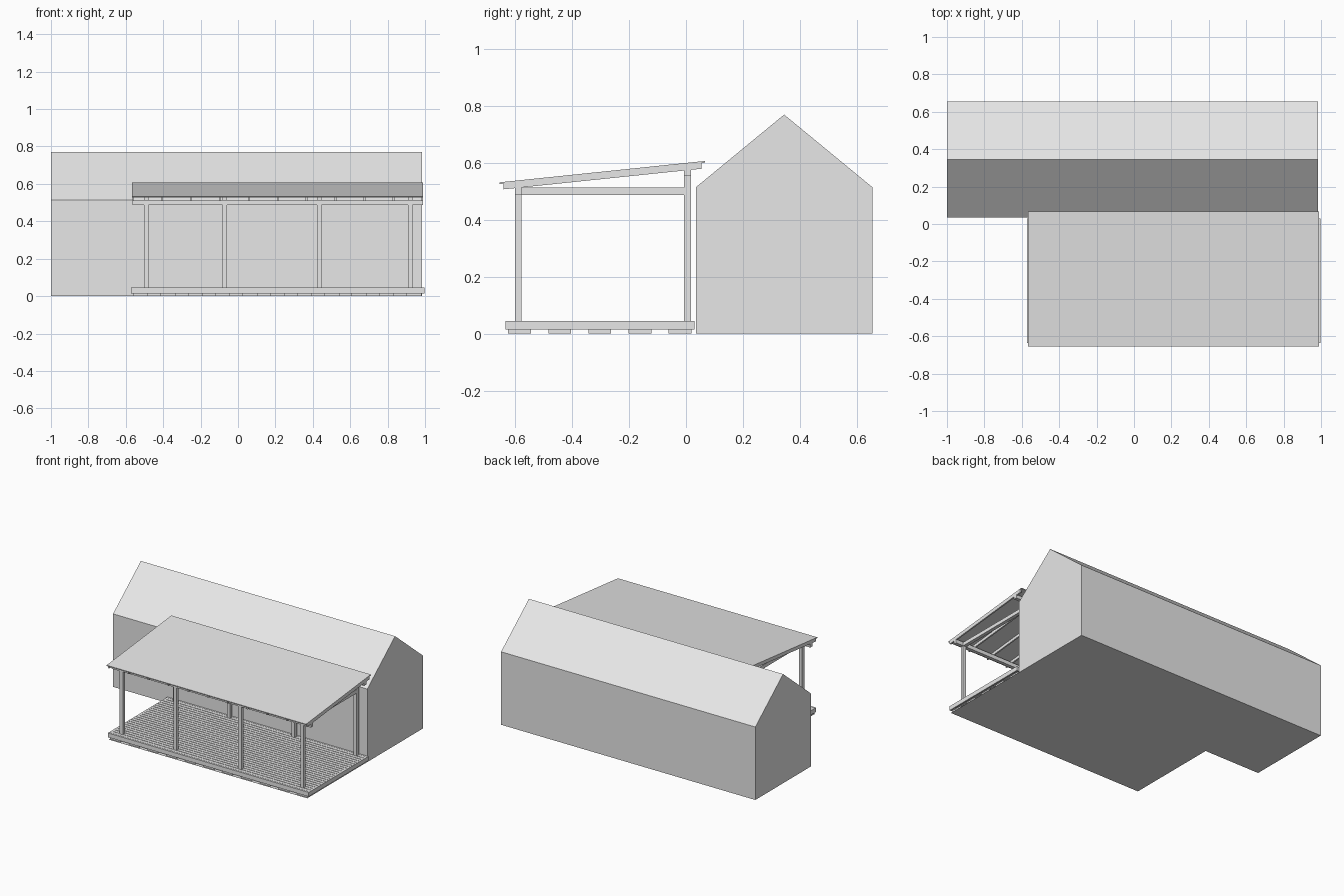
import bpy
import bmesh
import math

cube = bpy.data.objects.get("Cube")
if cube:
    bpy.data.objects.remove(cube, do_unlink=True)

grey = bpy.data.materials.new("plain_grey")
grey.use_nodes = True
colour = (0.8, 0.8, 0.8, 1)
grey.diffuse_color = colour
grey.node_tree.nodes["Principled BSDF"].inputs["Base Color"].default_value = colour


def add_object(name, bm):
    bmesh.ops.recalc_face_normals(bm, faces=bm.faces)
    mesh = bpy.data.meshes.new(name)
    bm.to_mesh(mesh)
    bm.free()
    mesh.materials.append(grey)
    obj = bpy.data.objects.new(name, mesh)
    bpy.context.collection.objects.link(obj)
    return obj


def prism(name, profile, x0, x1):
    """Extrude a (y, z) profile along x."""
    bm = bmesh.new()
    face = bm.faces.new([bm.verts.new((x0, y, z)) for y, z in profile])
    out = bmesh.ops.extrude_face_region(bm, geom=[face])
    moved = [v for v in out["geom"] if isinstance(v, bmesh.types.BMVert)]
    bmesh.ops.translate(bm, verts=moved, vec=(x1 - x0, 0, 0))
    return add_object(name, bm)


def box(name, x0, x1, y0, y1, z0, z1):
    return prism(name, [(y0, z0), (y1, z0), (y1, z1), (y0, z1)], x0, x1)


# Main dimensions
HOUSE_FRONT, HOUSE_BACK, HOUSE_LEFT = 0.035, 0.655, 0.985
LEFT, RIGHT, FRONT = 0.997, -0.572, -0.635
DECK_TOP, DECK_LOW = 0.045, 0.015
POSTS_X = (-0.49, -0.07, 0.435, 0.92)
POST = 0.012

# House body with gable roof
eave, ridge = 0.515, 0.77
prism("house", [(HOUSE_FRONT, 0), (HOUSE_BACK, 0), (HOUSE_BACK, eave),
                ((HOUSE_FRONT + HOUSE_BACK) / 2, ridge), (HOUSE_FRONT, eave)],
      -1, HOUSE_LEFT)

# Ground sheet and paving pads under the deck
box("ground_sheet", -0.565, HOUSE_LEFT, FRONT, HOUSE_FRONT, 0, 0.001)
for row in range(5):
    for col in range(11):
        x, y = -0.52 + col * 0.146, -0.585 + row * 0.141
        box("paving_pad", x - 0.04, x + 0.04, y - 0.04, y + 0.04, 0.001, DECK_LOW)

# Deck frame and joists
box("deck_front_fascia", RIGHT, LEFT, FRONT, FRONT + 0.01, DECK_LOW, DECK_TOP)
box("deck_back_fascia", RIGHT, LEFT, 0.02, 0.03, DECK_LOW, DECK_TOP)
for name, x in (("deck_right_fascia", RIGHT), ("deck_left_fascia", LEFT - 0.01)):
    box(name, x, x + 0.01, FRONT + 0.01, 0.02, DECK_LOW, DECK_TOP)
for i in range(11):
    x = -0.52 + i * 0.146
    box("deck_joist", x - 0.008, x + 0.008, FRONT + 0.01, 0.02, DECK_LOW, 0.036)

# Deck boards
boards = 24
pitch = (0.02 - FRONT - 0.01) / boards
for i in range(boards):
    y = FRONT + 0.01 + i * pitch
    box("deck_board", RIGHT + 0.01, LEFT - 0.01, y + 0.002, y + pitch - 0.002,
        0.036, DECK_TOP)

# Posts with tie beams
for x in POSTS_X:
    box("front_post", x - POST, x + POST, -0.602, -0.578, DECK_TOP - 0.009, 0.488)
    box("back_post", x - POST, x + POST, -0.007, 0.017, DECK_TOP - 0.009, 0.555)
    box("tie_beam", x - POST, x + POST, -0.578, -0.007, 0.488, 0.513)

# Long beams carrying the rafters
box("front_beam", -0.565, 0.99, -0.602, -0.578, 0.488, 0.515)
box("back_beam", -0.565, 0.99, -0.007, 0.017, 0.555, 0.58)


# Sloping rafters and roof sheet
def slope(y):
    return 0.53 + (y + 0.655) * 0.104


def sloped(name, x0, x1, y0, y1, low, high):
    prism(name, [(y0, slope(y0) + low), (y1, slope(y1) + low),
                 (y1, slope(y1) + high), (y0, slope(y0) + high)], x0, x1)


for i in range(11):
    x = -0.56 + i * 0.1545
    sloped("rafter", x - 0.005, x + 0.005, -0.642, 0.055, -0.024, -0.004)
sloped("porch_roof", -0.567, 0.99, -0.655, 0.067, -0.004, 0.002)
